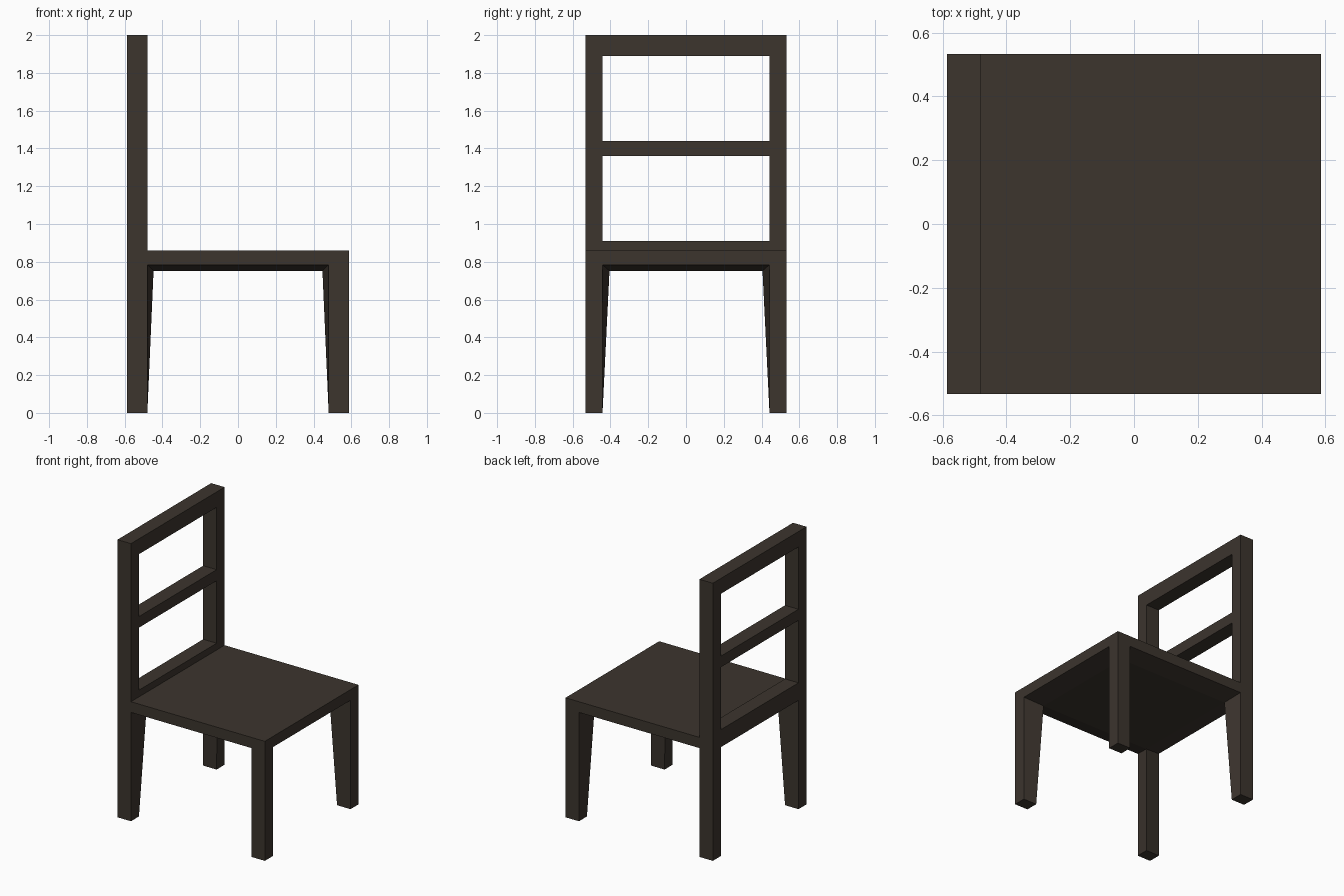
import bpy, bmesh

if "Cube" in bpy.data.objects:
    bpy.data.objects.remove(bpy.data.objects["Cube"])

X, Y = 0.587, 0.533        # outer half sizes
XI, YI = 0.48, 0.442       # inner edges of legs and posts
XT, YT = 0.447, 0.405      # inner corner of legs where they meet the seat
Z_PAN, Z_RIM, Z_SEAT = 0.752, 0.784, 0.861

wood = bpy.data.materials.new("dark brown wood")
wood.diffuse_color = (0.045, 0.035, 0.027, 1)
wood.use_nodes = True
wood.node_tree.nodes["Principled BSDF"].inputs["Base Color"].default_value = wood.diffuse_color


def prism(name, *rings):
    """Closed solid through stacked four-point rings."""
    bm = bmesh.new()
    loops = [[bm.verts.new(p) for p in ring] for ring in rings]
    bm.faces.new(loops[0])
    bm.faces.new(loops[-1])
    for a, b in zip(loops, loops[1:]):
        for i in range(4):
            j = (i + 1) % 4
            bm.faces.new((a[i], a[j], b[j], b[i]))
    bmesh.ops.recalc_face_normals(bm, faces=bm.faces)
    me = bpy.data.meshes.new(name)
    bm.to_mesh(me)
    bm.free()
    me.materials.append(wood)
    ob = bpy.data.objects.new(name, me)
    bpy.context.collection.objects.link(ob)


def rect(x0, x1, y0, y1, z):
    return [(x0, y0, z), (x1, y0, z), (x1, y1, z), (x0, y1, z)]


# Seat: slab with a shallow sloped underside
prism("seat", rect(-XT, XT, -YT, YT, Z_PAN),
      rect(-X, X, -Y, Y, Z_RIM), rect(-X, X, -Y, Y, Z_SEAT))

# Legs: straight outside, inner corner leaning in towards the seat
for sx, end in ((-1, "back"), (1, "front")):
    for sy, side in ((-1, "near"), (1, "far")):
        foot = [(X, Y, 0), (XI, Y, 0), (XI, YI, 0), (X, YI, 0)]
        head = [(X, Y, Z_RIM), (XI, Y, Z_RIM), (XT, YT, Z_PAN), (X, YI, Z_RIM)]
        prism(f"{end}_leg_{side}",
              *[[(sx * x, sy * y, z) for x, y, z in r] for r in (foot, head)])

# Back posts
for sy, side in ((-1, "near"), (1, "far")):
    y0, y1 = sorted((sy * YI, sy * Y))
    prism(f"back_post_{side}", rect(-X, -XI, y0, y1, Z_SEAT),
          rect(-X, -XI, y0, y1, 2))

# Back rails between the posts
for name, z0, z1 in (("lower_rail", Z_SEAT, 0.91), ("middle_rail", 1.36, 1.44),
                     ("top_rail", 1.889, 2)):
    prism(name, rect(-X, -XI, -YI, YI, z0), rect(-X, -XI, -YI, YI, z1))
